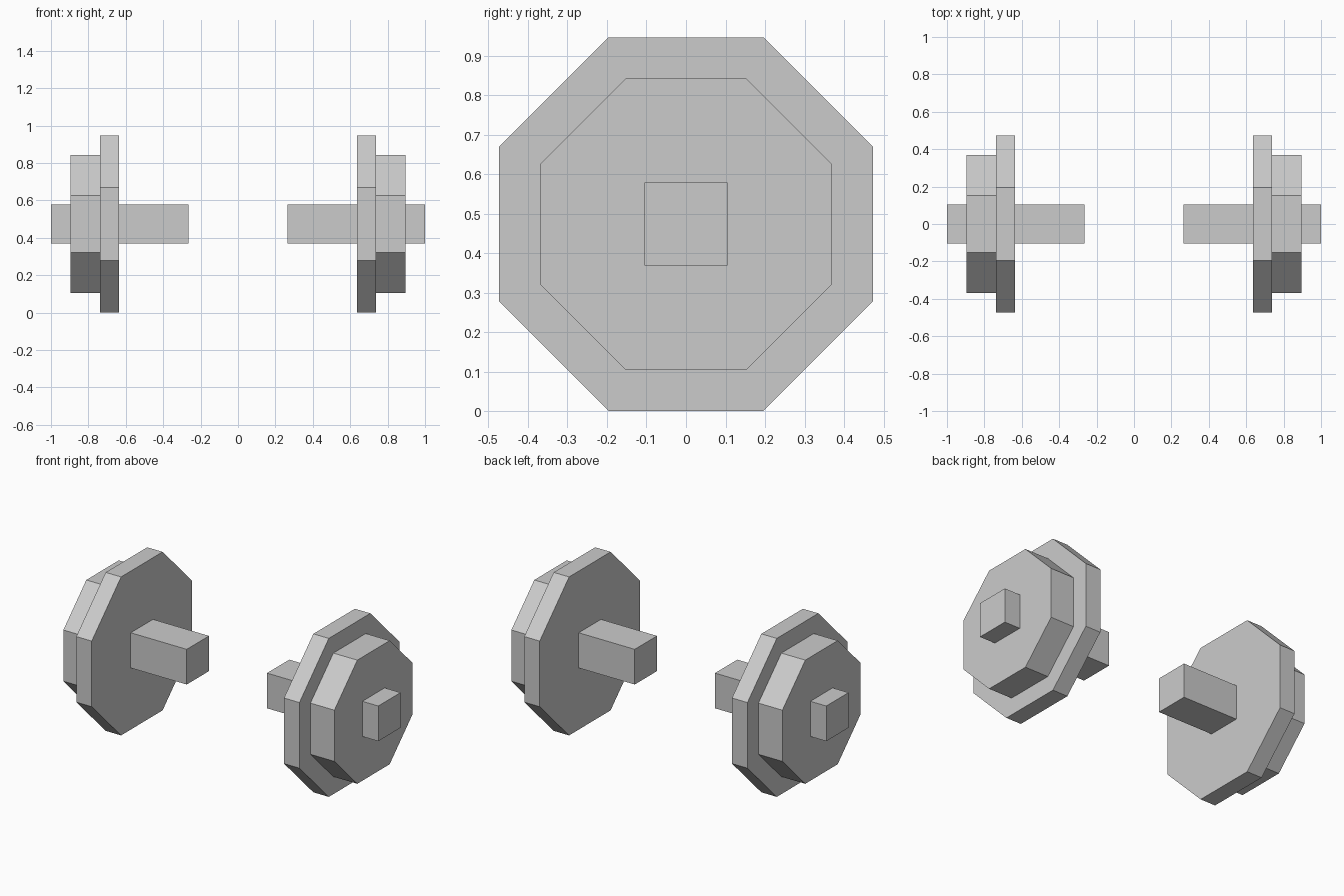
import bpy
from math import pi, cos

if "Cube" in bpy.data.objects:
    bpy.data.objects.remove(bpy.data.objects["Cube"], do_unlink=True)

# One plain metal colour
grey = bpy.data.materials.new("plain grey")
grey.use_nodes = True
colour = (0.6, 0.6, 0.6, 1)
grey.diffuse_color = colour
grey.node_tree.nodes["Principled BSDF"].inputs["Base Color"].default_value = colour

AXLE_Z = 0.473


def prism(name, sides, half_width, x_in, x_out, side):
    """Flat-sided prism along x, with a flat side facing down."""
    bpy.ops.mesh.primitive_cylinder_add(
        vertices=sides,
        radius=half_width / cos(pi / sides),
        depth=x_out - x_in,
        location=(side * (x_in + x_out) / 2, 0, AXLE_Z),
    )
    part = bpy.context.object
    part.name = name
    # Turn a corner-first polygon flat, then lay it along x
    for v in part.data.vertices:
        x, y, z = v.co
        turn = pi / sides
        s = cos(pi / 2 - turn)
        v.co = (z, x * cos(turn) - y * s, x * s + y * cos(turn))
    part.data.materials.append(grey)
    return part


# Matching weight stacks on the two ends of the bar
for label, side in (("left", 1), ("right", -1)):
    prism(f"{label}_large_plate", 8, 0.473, 0.635, 0.737, side)
    prism(f"{label}_small_plate", 8, 0.369, 0.737, 0.895, side)
    prism(f"{label}_bar_end", 4, 0.105, 0.265, 1.0, side)
